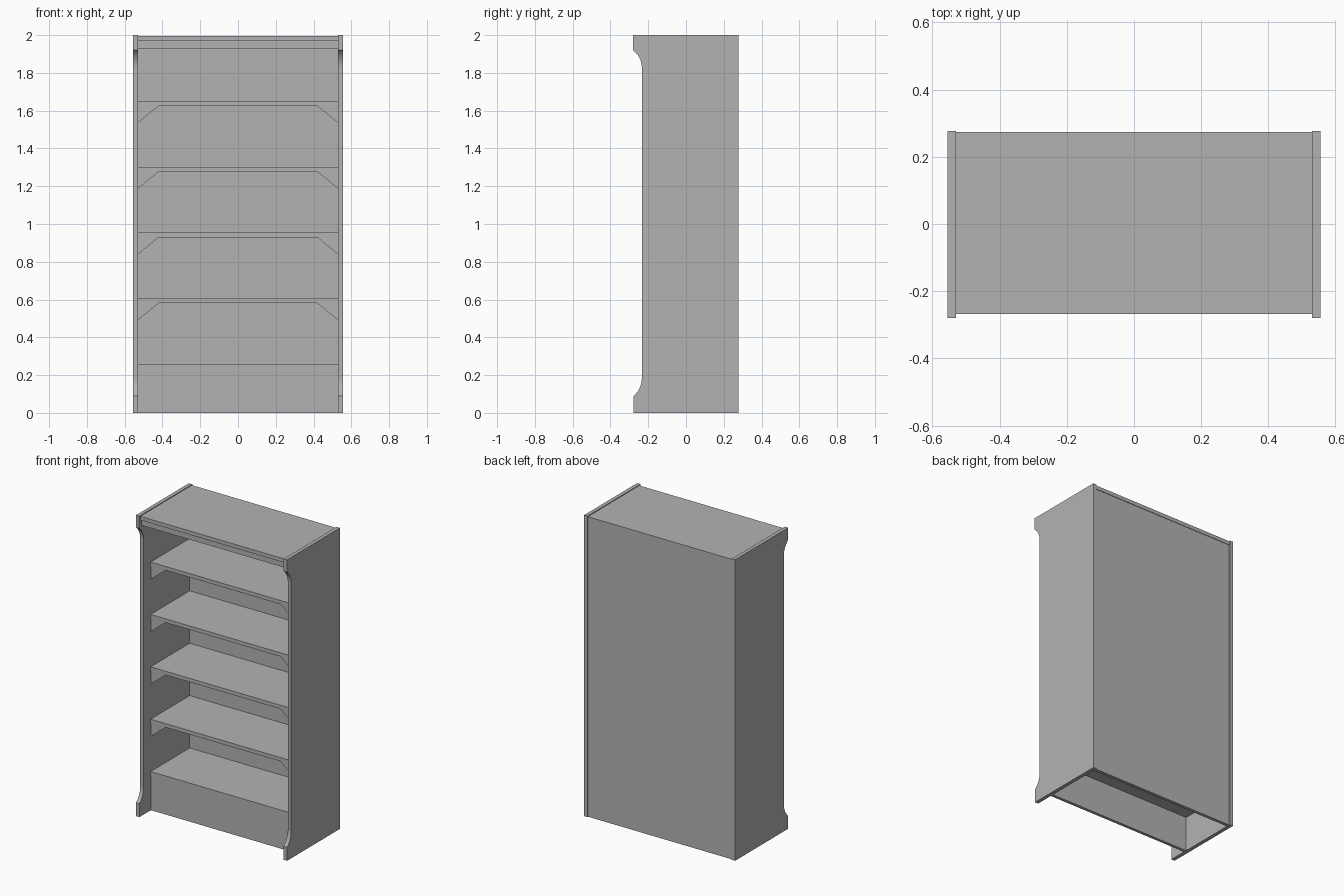
import bpy
import bmesh
from mathutils import Vector

old = bpy.data.objects.get("Cube")
if old:
    bpy.data.objects.remove(old, do_unlink=True)

GREY = (0.45, 0.45, 0.45, 1)
paint = bpy.data.materials.new("plain_grey")
paint.use_nodes = True
paint.diffuse_color = GREY
paint.node_tree.nodes["Principled BSDF"].inputs["Base Color"].default_value = GREY


def prism(name, outline, depth):
    """Extrude a planar outline along the vector depth."""
    bm = bmesh.new()
    face = bm.faces.new([bm.verts.new(p) for p in outline])
    new = bmesh.ops.extrude_face_region(bm, geom=[face])["geom"]
    bmesh.ops.translate(bm, vec=Vector(depth),
                        verts=[v for v in new if isinstance(v, bmesh.types.BMVert)])
    bmesh.ops.recalc_face_normals(bm, faces=bm.faces)
    mesh = bpy.data.meshes.new(name)
    bm.to_mesh(mesh)
    bm.free()
    mesh.materials.append(paint)
    obj = bpy.data.objects.new(name, mesh)
    bpy.context.collection.objects.link(obj)
    return obj


def board(name, y0, y1, z0, z1):
    """Board spanning the gap between the two side panels."""
    return prism(name, [(-INNER, y0, z0), (-INNER, y1, z0),
                        (-INNER, y1, z1), (-INNER, y0, z1)], (2 * INNER, 0, 0))


def sweep(a, ctrl, b, steps=8):
    """Points along a curved cut from a to b."""
    a, ctrl, b = Vector(a), Vector(ctrl), Vector(b)
    return [a * (1 - t) ** 2 + ctrl * 2 * t * (1 - t) + b * t * t
            for t in (i / steps for i in range(steps + 1))]


INNER, OUTER = 0.53, 0.555
SHELF_FRONT, BACK = -0.16, 0.25

# Side panels with curved top and foot
foot = sweep((-0.277, 0.09), (-0.237, 0.125), (-0.234, 0.18))
crown = sweep((-0.234, 1.835), (-0.238, 1.885), (-0.28, 1.92))
profile = [(0.277, 0), (-0.277, 0), *foot, *crown, (-0.28, 2), (0.277, 2)]
for side, label in ((1, "left"), (-1, "right")):
    prism(label + "_side_panel", [(side * INNER, y, z) for y, z in profile],
          (side * (OUTER - INNER), 0, 0))

# Top, apron, back and kick board
board("top_board", -0.268, 0.274, 1.97, 1.995)
board("top_apron", -0.255, -0.23, 1.93, 1.97)
board("back_panel", BACK, 0.271, 0, 1.97)
board("kick_board", SHELF_FRONT + 0.003, SHELF_FRONT + 0.023, 0, 0.235)

# Shelves, with corner brackets under all but the lowest
for i in range(5):
    top = 0.258 + 0.348 * i
    under = top - 0.025
    board(f"shelf_{i + 1}", SHELF_FRONT, BACK, under, top)
    if i == 0:
        continue
    for side, label in ((1, "left"), (-1, "right")):
        y = SHELF_FRONT + 0.003
        prism(f"{label}_bracket_{i + 1}",
              [(side * INNER, y, under), (side * 0.42, y, under),
               (side * INNER, y, under - 0.09)], (0, 0.025, 0))
